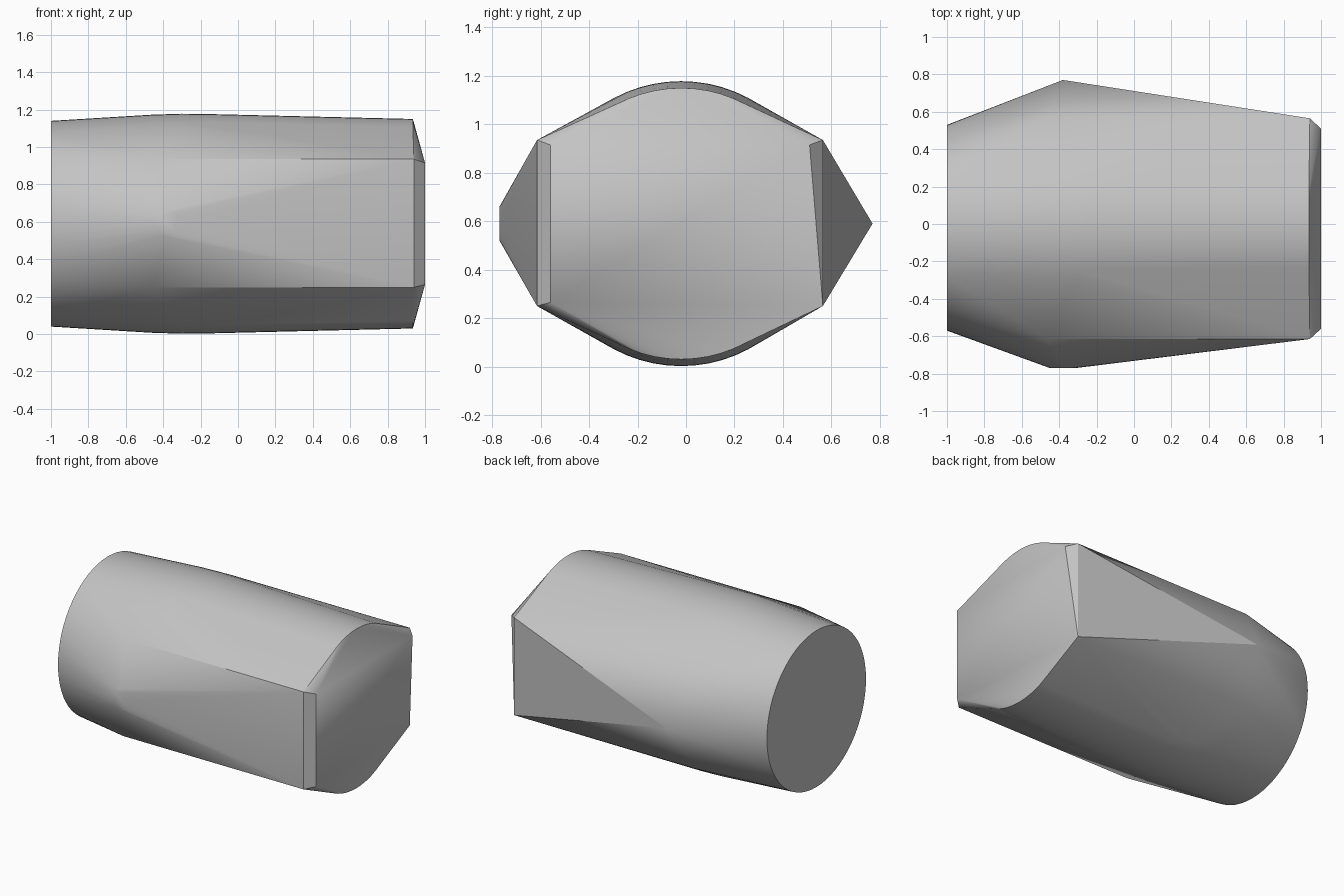
import bpy, bmesh, math

if "Cube" in bpy.data.objects:
    bpy.data.objects.remove(bpy.data.objects["Cube"], do_unlink=True)

CY, CZ = -0.02, 0.59      # axis of the round body


def ring(x, radius, sides=64):
    """Circle of points around the body axis."""
    return [(x, CY + radius * math.sin(a), CZ + radius * math.cos(a))
            for a in (2 * math.pi * i / sides for i in range(sides))]


def rectangle(x, y0, y1, z0, z1):
    return [(x, y, z) for y in (y0, y1) for z in (z0, z1)]


# Round body: rear rim, widest band and front arcs
points = ring(-1, 0.55) + ring(-0.46, 0.583) + ring(-0.3, 0.588) + ring(-0.14, 0.586)
points += ring(0.935, 0.56)

# Flat sided box running to the front end
for x in (-0.46, 0.94):
    points += rectangle(x, -0.615, 0.565, 0.25, 0.935)

# Bevelled end face
points += [(1, -0.56, 0.265), (1, -0.56, 0.915), (1, 0.51, 0.915)]

# Side bulges: a small disc on one side, a single point on the other
for i in range(16):
    a = math.tau * i / 16
    points.append((-0.38 + 0.07 * math.cos(a), -0.77, CZ + 0.07 * math.sin(a)))
points.append((-0.38, 0.77, CZ))

# Skin the sections with a convex shell
bm = bmesh.new()
for p in points:
    bm.verts.new(p)
hull = bmesh.ops.convex_hull(bm, input=bm.verts[:])
loose = {v for v in hull["geom_interior"] + hull["geom_unused"]
         if isinstance(v, bmesh.types.BMVert)}
bmesh.ops.delete(bm, geom=list(loose), context="VERTS")
bmesh.ops.dissolve_limit(bm, angle_limit=math.radians(0.3),
                         verts=bm.verts[:], edges=bm.edges[:])
bmesh.ops.recalc_face_normals(bm, faces=bm.faces[:])
mesh = bpy.data.meshes.new("tapered_body")
bm.to_mesh(mesh)
bm.free()

body = bpy.data.objects.new("tapered_body", mesh)
bpy.context.collection.objects.link(body)

# Plain grey material
grey = bpy.data.materials.new("light_grey")
grey.use_nodes = True
colour = (0.55, 0.55, 0.55, 1)
grey.diffuse_color = colour
grey.node_tree.nodes["Principled BSDF"].inputs["Base Color"].default_value = colour
mesh.materials.append(grey)

# Soft round areas, crisp end edges
bpy.ops.object.select_all(action="DESELECT")
body.select_set(True)
bpy.context.view_layer.objects.active = body
bpy.ops.object.shade_smooth_by_angle(angle=math.radians(30))
